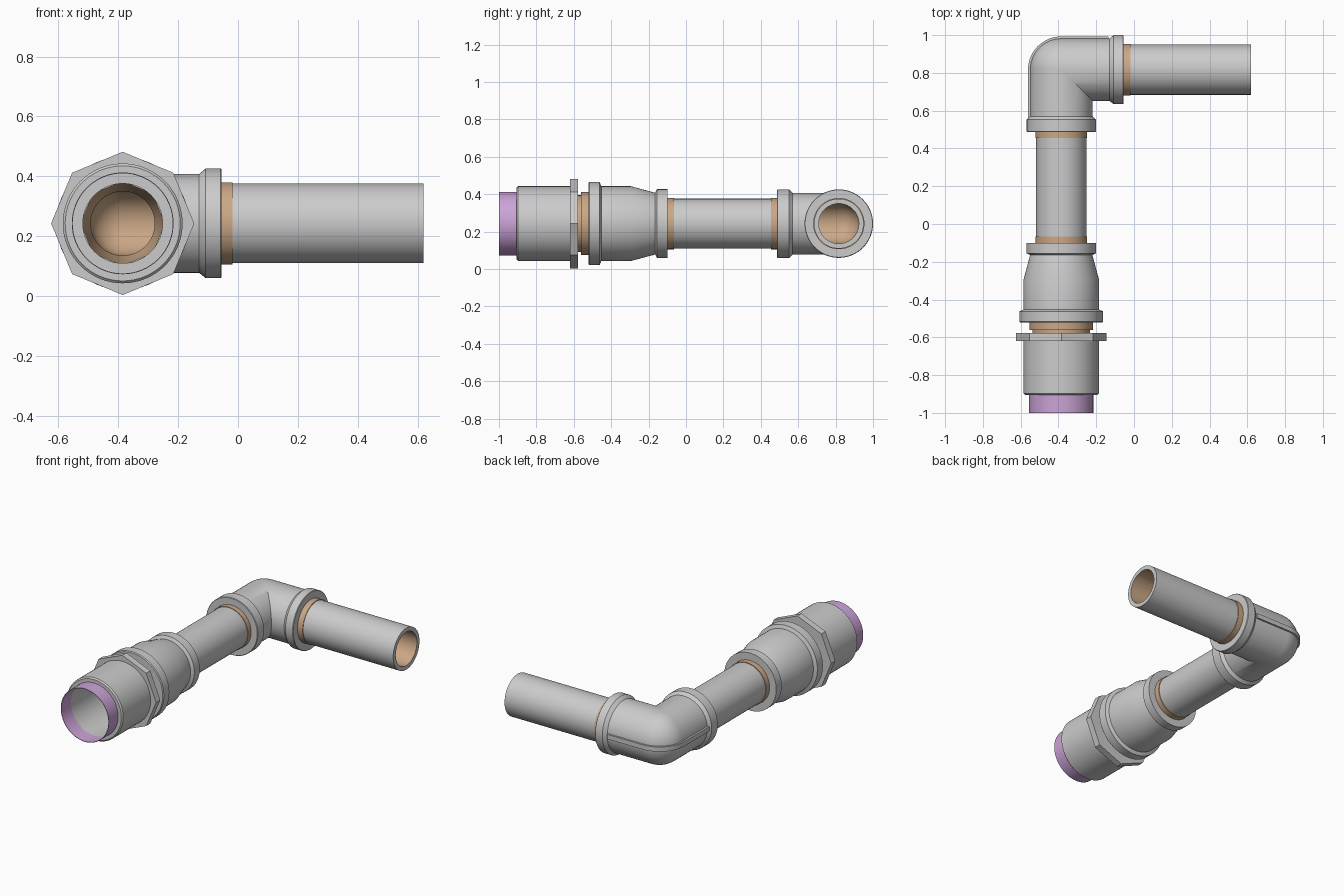
import bpy, bmesh, math

if "Cube" in bpy.data.objects:
    bpy.data.objects.remove(bpy.data.objects["Cube"])

CX, CY, CZ = -0.385, 0.817, 0.243   # main axis x, branch axis y, common height
R_PIPE, R_BORE, R_ELBOW = 0.133, 0.107, 0.165


def material(name, color):
    m = bpy.data.materials.new(name)
    m.diffuse_color = color
    m.use_nodes = True
    m.node_tree.nodes["Principled BSDF"].inputs["Base Color"].default_value = m.diffuse_color
    return m


BROWN = material("brown", (0.6, 0.39, 0.24, 1))
PURPLE = material("purple", (0.6, 0.37, 0.68, 1))


def finish(name, bm, mat=None, smooth=True):
    bmesh.ops.remove_doubles(bm, verts=bm.verts, dist=1e-5)
    bmesh.ops.recalc_face_normals(bm, faces=bm.faces)
    me = bpy.data.meshes.new(name)
    bm.to_mesh(me)
    bm.free()
    ob = bpy.data.objects.new(name, me)
    bpy.context.collection.objects.link(ob)
    if mat:
        me.materials.append(mat)
    if smooth:
        bpy.ops.object.select_all(action='DESELECT')
        ob.select_set(True)
        bpy.context.view_layer.objects.active = ob
        bpy.ops.object.shade_smooth_by_angle(angle=math.radians(30))
    return ob


def bridge(bm, rings, closed):
    """Join successive rings of points with quads."""
    vs = [[bm.verts.new(p) for p in ring] for ring in rings]
    n = len(vs[0])
    for i in range(len(vs) if closed else len(vs) - 1):
        a, b = vs[i], vs[(i + 1) % len(vs)]
        for j in range(n):
            k = (j + 1) % n
            bm.faces.new((a[j], a[k], b[k], b[j]))


def lathe(name, profile, axis='Y', n=64, mat=None, closed=False, smooth=True):
    """Spin (position, radius) points around the main or branch axis."""
    rings = []
    for t, r in profile:
        ring = []
        for i in range(n):
            a = 2 * math.pi * i / n
            c, s = r * math.cos(a), r * math.sin(a)
            ring.append((CX + c, t, CZ + s) if axis == 'Y' else (t, CY + c, CZ + s))
        rings.append(ring)
    bm = bmesh.new()
    bridge(bm, rings, closed)
    return finish(name, bm, mat, smooth)


def elbow(name, r, y0, x1, mat=None, n=64, steps=14):
    """Tube turning 90 degrees: mitred inner corner, spherical outer corner."""
    ang = [2 * math.pi * i / n for i in range(n)]
    rings = [[(CX - r * math.cos(a), y0, CZ + r * math.sin(a)) for a in ang]]
    for k in range(steps + 1):
        th = math.pi / 2 * k / steps
        ring = []
        for a in ang:
            c = r * math.cos(a)
            dx, dy = (-c * math.cos(th), c * math.sin(th)) if c >= 0 else (-c, c)
            ring.append((CX + dx, CY + dy, CZ + r * math.sin(a)))
        rings.append(ring)
    rings.append([(x1, CY + r * math.cos(a), CZ + r * math.sin(a)) for a in ang])
    bm = bmesh.new()
    bridge(bm, rings, False)
    bmesh.ops.dissolve_degenerate(bm, edges=bm.edges, dist=1e-5)
    return finish(name, bm, mat)


# purple end sleeve
lathe("end_sleeve", [(-1, .17), (-.9, .17), (-.9, .167), (-1, .167)], mat=PURPLE, closed=True)

# adapter body with its wide socket
lathe("adapter_body", [(-.615, R_PIPE), (-.615, .167), (-.905, .167), (-.905, .192),
                       (-.897, .2), (-.6, .2)])

# octagonal wrench flange
lathe("octagon_flange", [(-.62, .19), (-.62, .239), (-.578, .239), (-.578, .14)],
      n=8, smooth=False)

# brown neck between adapter and reducer
lathe("adapter_neck", [(-.58, .152), (-.562, .152), (-.562, .168), (-.515, .168)], mat=BROWN)

# reducer with a collar at each end
lathe("reducer", [(-.522, .14), (-.522, .217), (-.517, .222), (-.462, .222), (-.453, .2),
                  (-.295, .2), (-.165, .165), (-.155, .184), (-.1, .184), (-.1, R_PIPE)])

# brown liner inside the reducer
lathe("reducer_liner", [(-.615, R_PIPE), (-.3, R_PIPE), (-.16, R_BORE)], mat=BROWN)

# elbow: body, end collars, outer rib
elbow("elbow_body", R_ELBOW, .54, -.11)
Y_COLLAR = [(.57, R_ELBOW), (.552, .183), (.49, .183), (.487, .18), (.487, R_PIPE)]
X_COLLAR = [(-.13, R_ELBOW), (-.108, .183), (-.058, .183), (-.055, .18), (-.055, R_PIPE)]
lathe("elbow_collar_main", Y_COLLAR)
lathe("elbow_collar_branch", X_COLLAR, 'X')


def rib_path(r):
    arc = [math.pi / 2 * k / 16 for k in range(17)]
    return ([(CX - r, .565)] + [(CX - r * math.cos(t), CY + r * math.sin(t)) for t in arc]
            + [(-.135, CY + r)])


bm = bmesh.new()
outline = rib_path(.176) + rib_path(.155)[::-1]
face = bm.faces.new([bm.verts.new((x, y, CZ - .015)) for x, y in outline])
ext = bmesh.ops.extrude_face_region(bm, geom=[face])
bmesh.ops.translate(bm, vec=(0, 0, .03),
                    verts=[g for g in ext["geom"] if isinstance(g, bmesh.types.BMVert)])
finish("elbow_rib", bm)

# pipes, brown seals where they enter the fittings, and the continuous bore
lathe("main_pipe", [(-.15, R_PIPE), (.53, R_PIPE)])
lathe("branch_pipe", [(-.1, R_PIPE), (.62, R_PIPE), (.62, R_BORE)], 'X')
for name, t0, t1, axis in (("seal_reducer", -.105, -.065, 'Y'),
                           ("seal_elbow_main", .455, .492, 'Y'),
                           ("seal_elbow_branch", -.06, -.018, 'X')):
    lathe(name, [(t0, R_PIPE), (t0, .137), (t1, .137), (t1, R_PIPE)], axis, mat=BROWN, closed=True)
bore = elbow("pipe_bore", R_BORE, -.16, .62, BROWN)
bore.data.flip_normals()
